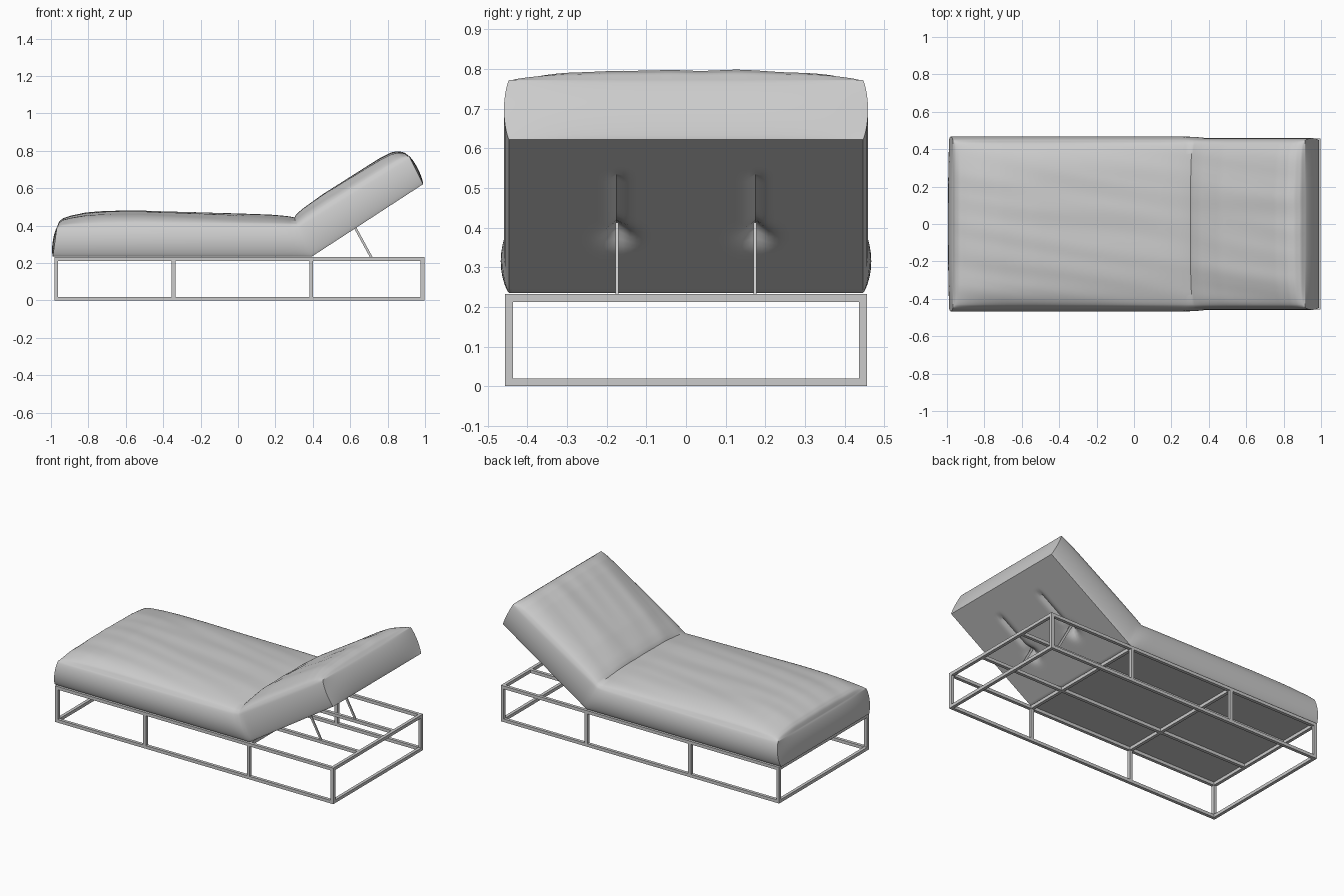
import bpy, bmesh, math
from mathutils import Vector, noise

if "Cube" in bpy.data.objects:
    bpy.data.objects.remove(bpy.data.objects["Cube"])

T = 0.02                      # frame bar thickness
X0, X1, Y, H = -0.982, 0.997, 0.456, 0.232


def finish(name, bm, angle=None):
    bmesh.ops.recalc_face_normals(bm, faces=bm.faces)
    me = bpy.data.meshes.new(name)
    bm.to_mesh(me)
    bm.free()
    ob = bpy.data.objects.new(name, me)
    bpy.context.collection.objects.link(ob)
    if angle:
        bpy.ops.object.select_all(action='DESELECT')
        ob.select_set(True)
        bpy.context.view_layer.objects.active = ob
        bpy.ops.object.shade_smooth_by_angle(angle=math.radians(angle))
    return ob


def bar(name, lo, hi):
    lo, hi = Vector(lo), Vector(hi)
    bm = bmesh.new()
    bmesh.ops.create_cube(bm, size=1)
    for v in bm.verts:
        v.co = Vector((v.co[i] * (hi - lo)[i] + (lo + hi)[i] / 2 for i in range(3)))
    return finish(name, bm)


def strut(name, a, b, wx, wy):
    a, b = Vector(a), Vector(b)
    ob = bar(name, (-wx / 2, -wy / 2, 0), (wx / 2, wy / 2, (b - a).length))
    d = b - a
    ob.rotation_euler = (0, math.atan2(d.x, d.z), 0)
    ob.location = a


# Frame: long rails, end rails and posts
for side, y in (("front", -Y), ("back", Y - T)):
    for lvl, z in (("lower", 0), ("upper", H - T)):
        bar(f"{side}_{lvl}_rail", (X0, y, z), (X1, y + T, z + T))
    for i, x in enumerate((X0, -0.355, 0.382, X1 - T)):
        bar(f"{side}_post_{i}", (x, y, T), (x + T, y + T, H - T))
for end, x in (("foot", X0), ("head", X1 - T)):
    for lvl, z in (("lower", 0), ("upper", H - T)):
        bar(f"{end}_{lvl}_rail", (x, -Y + T, z), (x + T, Y - T, z + T))

# Upper cross bars and inner long slats
for i, x in enumerate((-0.355, 0.382)):
    bar(f"cross_bar_{i}", (x, -Y + T, H - T), (x + T, Y - T, H))
for i, s in enumerate((-1, 1)):
    bar(f"inner_slat_{i}", (X0 + T, s * 0.174 - T / 2, H - T), (X1 - T, s * 0.174 + T / 2, H))
    # Backrest prop
    strut(f"backrest_prop_{i}", (0.715, s * 0.174, H - 0.005), (0.615, s * 0.174, 0.41), 0.013, 0.008)

# Cushion: folded box with bulging sides and a crowned top
BOTTOM = [Vector((-0.99, 0, 0.235)), Vector((0.395, 0, 0.235)), Vector((0.99, 0, 0.622))]
SEAM = [Vector((-0.968, 0, 0.392)), Vector((0.315, 0, 0.398)), Vector((0.915, 0, 0.772))]
CROWN = [(0, 0), (.008, .028), (.025, .046), (.06, .06), (.12, .075), (.2, .083), (.35, .085),
         (.6, .075), (.9, .058), (1, .046), (1.1, .06), (1.3, .07), (1.8, .072), (1.9, .066),
         (1.95, .052), (1.985, .028), (2, 0)]
BACK_N = Vector((-0.54, 0, 0.84))


def along(path, u):
    i = 0 if u < 1 else 1
    return path[i].lerp(path[i + 1], u - i)


def crown(u):
    for (a, p), (b, q) in zip(CROWN, CROWN[1:]):
        if u <= b:
            return p + (q - p) * (u - a) / (b - a)
    return 0


def smooth(t):
    t = max(0, min(1, t))
    return t * t * (3 - 2 * t)


def shape(u, v, w):
    back = smooth((u - 0.95) / 0.1)
    up = Vector((0, 0, 1)).lerp(BACK_N, back).normalized()
    fwd = Vector((up.z, 0, -up.x))
    p = along(BOTTOM, u).lerp(along(SEAM, u), w)
    puff = max(0, math.sin(math.pi * w)) ** 0.7
    p.y = v * (0.446 + puff * (0.021 - 0.008 * back))
    if u == 0 or u == 2:
        p += fwd * (0.012 * puff * (1 - v ** 4) * (-1 if u == 0 else 1))
    if w == 1:
        f = max(0, 1 - abs(v) ** 3) ** 0.5
        fold = noise.noise(Vector((p.x * 1.3 - p.y * 0.5, p.y * 9 + p.x * 1.5, 3)))
        edge = min(1, 12 * crown(u))
        p += up * f * (crown(u) + 0.008 * fold * edge)
    if w == 0 and u > 1:
        # Tufted dents where the props press in, with a crease above
        t = u - 1
        for c in (-0.174, 0.174):
            dy = abs(p.y - c)
            p += up * 0.03 * math.exp(-(dy / 0.035) ** 2 - ((t - 0.36) / 0.06) ** 2)
            run = smooth((t - 0.3) / 0.1) * smooth((0.82 - t) / 0.1)
            p += up * 0.014 * run * math.exp(-(dy / 0.014) ** 2)
    return p


N = 60
us = [(i / N) ** 1.7 for i in range(N)] + [2 - (1 - i / N) ** 1.7 for i in range(N + 1)]
vs = [math.sin(math.pi / 2 * (-1 + 2 * i / 64)) * 0.5 + (-1 + 2 * i / 64) * 0.5 for i in range(65)]
ws = [0.5 - 0.5 * math.cos(math.pi * i / 12) for i in range(13)]
us[0], us[-1], vs[0], vs[-1], ws[0], ws[-1] = 0, 2, -1, 1, 0, 1
bm = bmesh.new()


def sheet(a, b, fn):
    g = [[bm.verts.new(fn(i, j)) for j in b] for i in a]
    for r, s in zip(g, g[1:]):
        for k in range(len(b) - 1):
            bm.faces.new((r[k], r[k + 1], s[k + 1], s[k]))


for w in (0, 1):
    sheet(us, vs, lambda i, j: shape(i, j, w))
for v in (-1, 1):
    sheet(us, ws, lambda i, j: shape(i, v, j))
for u in (0, 2):
    sheet(vs, ws, lambda i, j: shape(u, i, j))
bmesh.ops.remove_doubles(bm, verts=bm.verts, dist=1e-5)
finish("cushion", bm, 50)
